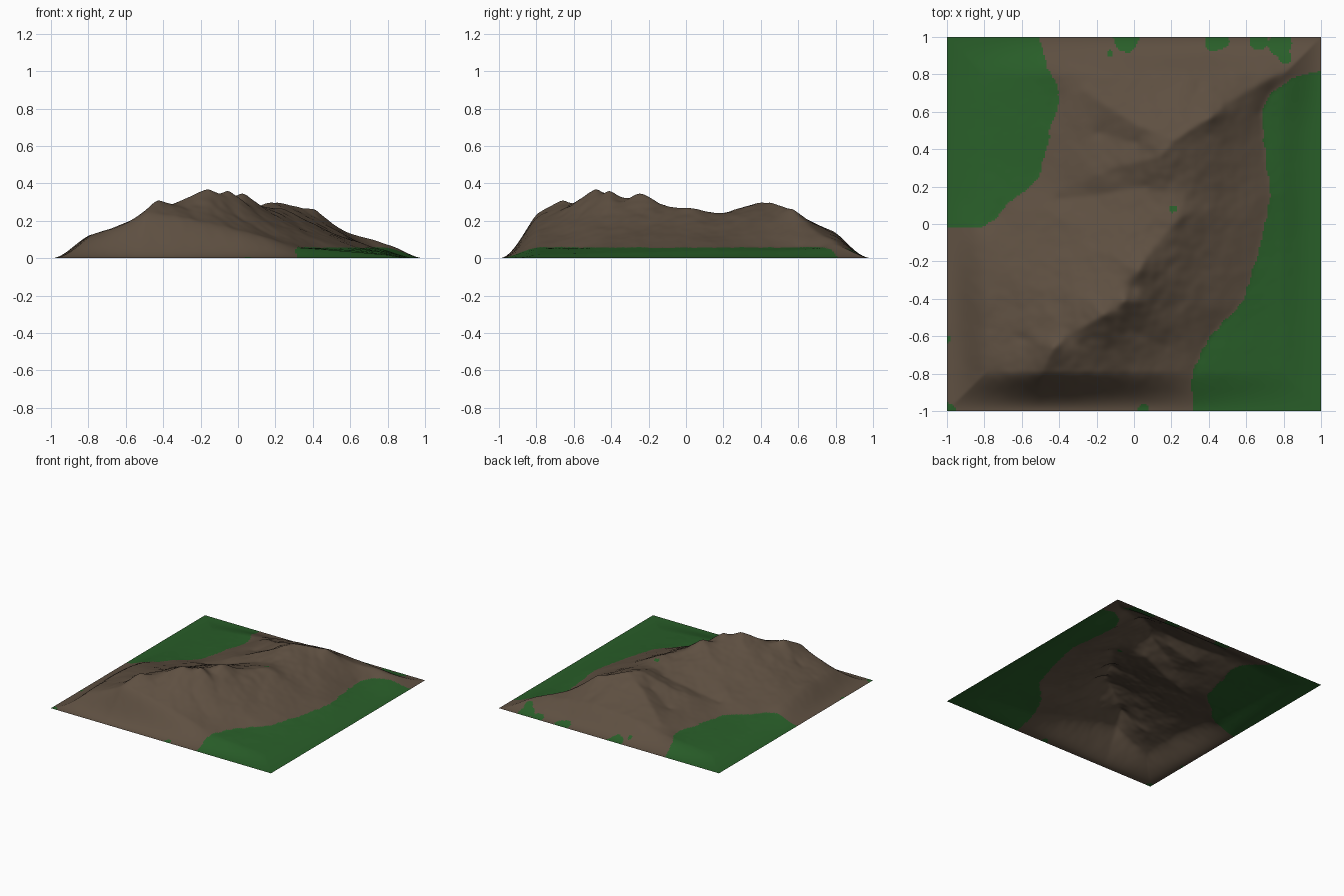
import bpy
from mathutils import Vector, noise

cube = bpy.data.objects.get("Cube")
if cube:
    bpy.data.objects.remove(cube, do_unlink=True)

CELLS = 210
SIDE = CELLS + 1
TREELINE = 0.055

# Main crest and its side spurs, as (x, y, height) paths
CREST = [(-.52, -1, .14), (-.5, -.8, .235), (-.43, -.66, .305), (-.35, -.6, .285),
         (-.16, -.48, .37), (-.1, -.45, .335), (-.05, -.41, .36), (0, -.34, .295),
         (.02, -.25, .345), (.1, -.13, .28), (.25, .04, .26), (.19, .2, .235),
         (.13, .36, .28), (.22, .45, .305), (.34, .53, .275), (.41, .57, .265),
         (.49, .64, .18), (.6, .71, .13), (.8, .82, .075), (1, 1, .06)]
SPURS = [
    [(-.43, -.66, .305), (-.58, -.62, .18), (-.8, -.56, .115), (-1, -.46, .08)],
    [(-.16, -.48, .37), (-.42, -.28, .195), (-.7, -.12, .1)],
    [(.02, -.25, .345), (-.2, -.1, .21), (-.5, .1, .09)],
    [(.13, .36, .28), (-.1, .3, .18), (-.35, .2, .1)],
    [(.22, .45, .305), (.02, .53, .22), (-.28, .72, .1)],
    [(.34, .53, .275), (.34, .72, .155), (.38, 1, .065)],
    [(.25, .04, .26), (.45, .11, .155), (.71, .13, .058)],
    [(.02, -.25, .345), (.18, -.24, .235), (.35, -.25, .15), (.63, -.26, .058)],
    [(-.05, -.41, .36), (.12, -.43, .22), (.3, -.46, .135), (.53, -.46, .058)],
    [(-.16, -.48, .37), (0, -.58, .215), (.15, -.65, .13), (.33, -.75, .058)],
]
VALLEYS = [
    [(.08, .2, .205), (-.15, .16, .145), (-.4, .13, .085)],
    [(.02, .43, .205), (-.2, .49, .11)],
]

# Foot of the slopes on each side, as (y, x) borders of the grass
EAST_BORDER = [(-1, .32), (-.85, .3), (-.75, .33), (-.6, .41), (-.4, .59), (-.2, .65),
               (0, .7), (.15, .73), (.35, .7), (.6, .68), (.7, .73), (.78, .84), (.82, 1)]
WEST_BORDER = [(-.02, -.82), (.03, -.74), (.1, -.69), (.2, -.55), (.28, -.5), (.5, -.45),
               (.65, -.4), (.75, -.41), (.83, -.47), (1, -.5)]

# Low ground along the outer edges
LOWLANDS = [
    [(.36, -1, .045), (.6, -1, .015), (1, -1, 0), (1, .6, 0)],
    [(-1, .1, .01), (-1, 1, 0), (-.7, 1, .015)],
    [(-.45, 1, .055), (.6, 1, .055)],
    [(-1, -1, .05), (-1, -.62, .055)],
    [(-1, -1, .05), (-.52, -1, .14), (.3, -1, .055)],
]

# Small grass patches, as (x, y, radius)
PATCHES = [(-.04, .99, .07), (.44, .99, .065), (.67, .98, .05), (.78, .96, .06),
           (.81, .89, .035), (-.13, .91, .018), (.21, .08, .02), (.05, -1, .03),
           (-1, -1, .05), (-1, -.62, .02)]


def make_material(name, colour):
    material = bpy.data.materials.new(name)
    material.use_nodes = True
    material.diffuse_color = colour
    material.node_tree.nodes["Principled BSDF"].inputs["Base Color"].default_value = colour
    return material


def cell_index(x, y):
    column = round((x + 1) / 2 * CELLS)
    row = round((y + 1) / 2 * CELLS)
    return row * SIDE + column


def position(index):
    row, column = divmod(index, SIDE)
    return 2 * column / CELLS - 1, 2 * row / CELLS - 1


def draw_path(path, fixed):
    """Pin the heights of all grid points along a path."""
    for start, end in zip(path, path[1:]):
        a, b = Vector(start), Vector(end)
        steps = int((b - a).length * CELLS) + 1
        for step in range(steps + 1):
            x, y, height = a.lerp(b, step / steps)
            index = cell_index(x, y)
            fixed[index] = max(height, fixed.get(index, 0))


def neighbours(index):
    row, column = divmod(index, SIDE)
    left, right = max(column - 1, 0), min(column + 1, CELLS)
    below, above = max(row - 1, 0), min(row + 1, CELLS)
    return (row * SIDE + left, row * SIDE + right,
            below * SIDE + column, above * SIDE + column)


def border_x(border, y):
    for (y0, x0), (y1, x1) in zip(border, border[1:]):
        if y0 <= y <= y1:
            return x0 + (x1 - x0) * (y - y0) / (y1 - y0)
    return None


def is_grass(x, y):
    wobble = 0.015 * noise.noise(Vector((x * 14, y * 14, 3)))
    east, west = border_x(EAST_BORDER, y), border_x(WEST_BORDER, y)
    if east is not None and x + wobble > east:
        return True
    if west is not None and x + wobble < west:
        return True
    return any((Vector((x, y)) - Vector((px, py))).length < radius + wobble
               for px, py, radius in PATCHES)


# Stretch a surface between the pinned paths by relaxation
fixed = {}
for path in [CREST] + SPURS + VALLEYS + LOWLANDS:
    draw_path(path, fixed)
for border in (EAST_BORDER, WEST_BORDER):
    draw_path([(x, y, TREELINE) for y, x in border], fixed)

heights = [fixed.get(i, 0.1) for i in range(SIDE * SIDE)]
links = [neighbours(i) for i in range(SIDE * SIDE)]
free = [(i, *links[i]) for i in range(SIDE * SIDE) if i not in fixed]
for sweep in range(130):
    for i, a, b, c, d in free:
        average = (heights[a] + heights[b] + heights[c] + heights[d]) / 4
        heights[i] += 1.85 * (average - heights[i])

# Round the pinned creases a little
for sweep in range(4):
    heights = [(2 * heights[i] + sum(heights[n] for n in links[i])) / 6
               for i in range(SIDE * SIDE)]

# Add rocky detail that grows with height, and sink the rim to the ground
vertices = []
for index, height in enumerate(heights):
    x, y = position(index)
    rough = noise.fractal(Vector((x * 5, y * 5, 1)), 1.0, 2.0, 3)
    height = height * (1.02 + 0.05 * rough)
    rim = min((1 - max(abs(x), abs(y))) / 0.22, 1)
    vertices.append((x, y, max(height, 0) * rim * rim * (3 - 2 * rim)))

faces = []
for row in range(CELLS):
    for column in range(CELLS):
        corner = row * SIDE + column
        faces.append((corner, corner + 1, corner + SIDE + 1, corner + SIDE))

mesh = bpy.data.meshes.new("mountain_terrain")
mesh.from_pydata(vertices, [], faces)
mesh.materials.append(make_material("brown_rock", (0.112, 0.079, 0.053, 1)))
mesh.materials.append(make_material("green_grass", (0.022, 0.113, 0.022, 1)))
for face in mesh.polygons:
    face.material_index = int(is_grass(face.center.x, face.center.y))
mesh.shade_smooth()
terrain = bpy.data.objects.new("mountain_terrain", mesh)
bpy.context.collection.objects.link(terrain)
